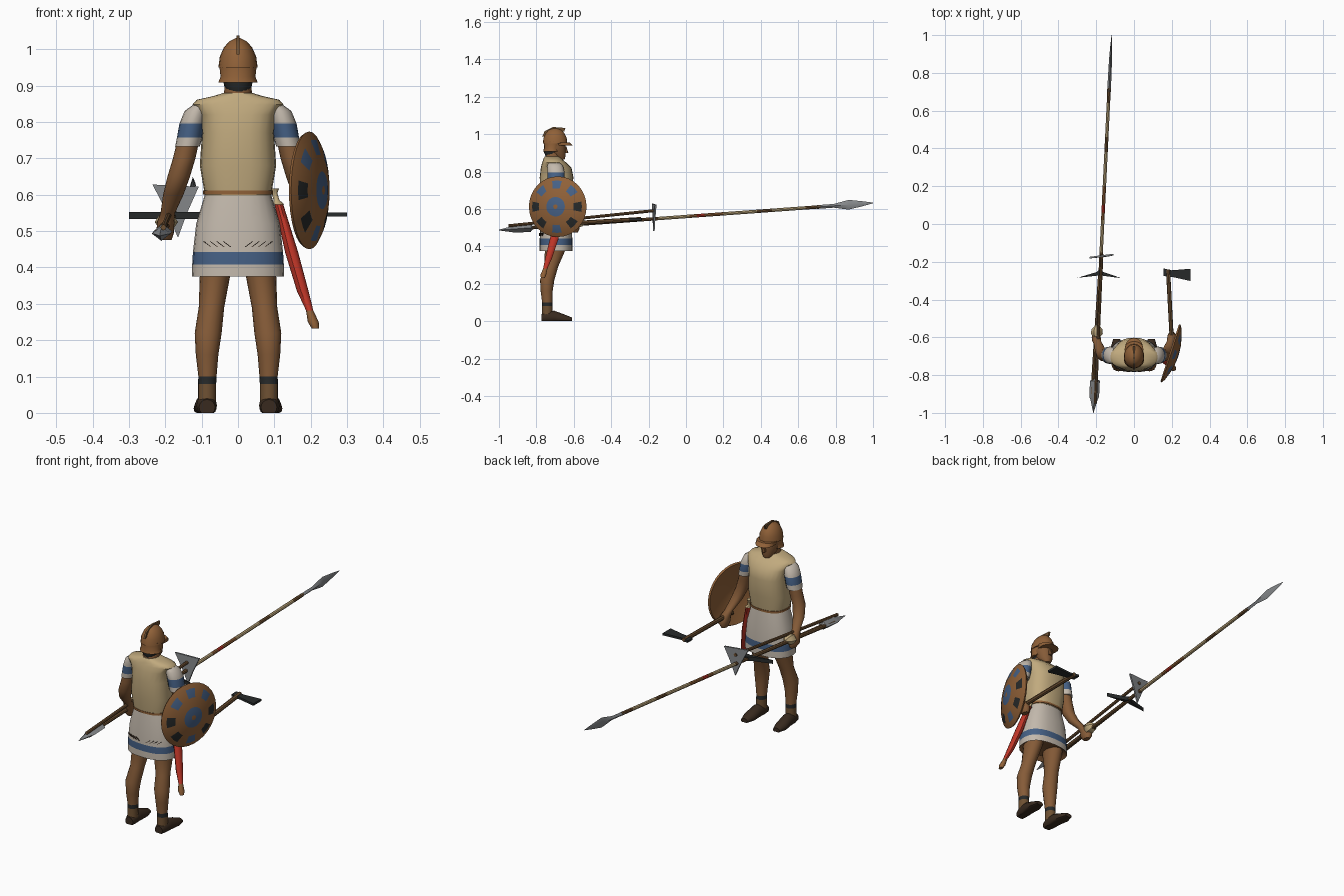
import bpy, bmesh, math
from mathutils import Vector, Matrix

if "Cube" in bpy.data.objects:
    bpy.data.objects.remove(bpy.data.objects["Cube"])


def colour(name, r, g, b):
    m = bpy.data.materials.new(name)
    linear = [c ** 2.2 for c in (r, g, b)] + [1.0]
    m.use_nodes = True
    m.diffuse_color = linear
    shader = m.node_tree.nodes["Principled BSDF"]
    shader.inputs["Base Color"].default_value = linear
    shader.inputs["Roughness"].default_value = .8
    return m


TAN = colour("tan armour", .75, .66, .49)
SKIN = colour("brown skin", .52, .36, .23)
BRONZE = colour("bronze", .56, .38, .23)
LINEN = colour("white linen", .76, .72, .67)
BLUE = colour("blue dye", .28, .38, .52)
RED = colour("red leather", .74, .22, .17)
IRON = colour("dark iron", .17, .18, .18)
STEEL = colour("grey steel", .52, .53, .54)
WOOD = colour("brown wood", .43, .32, .21)
LEATHER = colour("dark leather", .23, .18, .14)


def finish(name, bm, mats):
    bmesh.ops.recalc_face_normals(bm, faces=bm.faces)
    mesh = bpy.data.meshes.new(name)
    bm.to_mesh(mesh)
    bm.free()
    for m in mats:
        mesh.materials.append(m)
    mesh.shade_smooth()
    mesh.set_sharp_from_angle(angle=math.radians(42))
    obj = bpy.data.objects.new(name, mesh)
    bpy.context.collection.objects.link(obj)
    return obj


def loft(name, rings, mats, axis="Z", sides=16, power=2.0, bands=(), floor=False):
    """Skin rings of (x, y, z, radius a, radius b) lying across the axis."""
    bm = bmesh.new()
    u, v = {"X": ((0, 1, 0), (0, 0, 1)), "Y": ((1, 0, 0), (0, 0, 1)),
            "Z": ((1, 0, 0), (0, 1, 0))}[axis]
    loops = []
    for x, y, z, a, b in rings:
        loop = []
        for k in range(sides):
            t = math.tau * k / sides
            c, s = math.cos(t), math.sin(t)
            p = Vector((x, y, z))
            p += Vector(u) * a * math.copysign(abs(c) ** (2 / power), c)
            p += Vector(v) * b * math.copysign(abs(s) ** (2 / power), s)
            if floor:
                p.z = max(p.z, 0)
            loop.append(bm.verts.new(p))
        loops.append(loop)
    for i, (lo, hi) in enumerate(zip(loops, loops[1:])):
        for k in range(sides):
            n = (k + 1) % sides
            f = bm.faces.new((lo[k], lo[n], hi[n], hi[k]))
            f.material_index = bands[i] if bands else 0
    bm.faces.new(loops[0]).material_index = bands[0] if bands else 0
    bm.faces.new(loops[-1]).material_index = bands[-1] if bands else 0
    return finish(name, bm, mats)


def plate(name, points, thickness, mat):
    """Flat outline thickened evenly to both sides of its plane."""
    bm = bmesh.new()
    half = Vector(thickness) / 2
    near = [bm.verts.new(Vector(p) - half) for p in points]
    far = [bm.verts.new(Vector(p) + half) for p in points]
    bm.faces.new(near)
    bm.faces.new(far)
    for k in range(len(points)):
        bm.faces.new((near[k - 1], near[k], far[k], far[k - 1]))
    return finish(name, bm, [mat])


def rod(name, start, end, radius, mat):
    return loft(name, [(*p, radius, radius) for p in (start, end)], [mat], "Y", 8)


MID = -.695  # depth of the body centre

# Skirt with a dyed hem band; the underside inside the hem is skin
loft("skirt", [(0, MID, .395, .1, .068), (0, MID, .375, .127, .088),
               (0, MID, .408, .126, .088), (0, MID, .442, .124, .087),
               (0, MID, .52, .115, .084), (0, MID, .605, .09, .074)],
     [LINEN, BLUE, SKIN], sides=24, power=2.4, bands=(2, 0, 1, 0, 0))
# Embroidered strokes above the hem at the back
for side in (-1, 1):
    for x in (.03, .048, .066, .084):
        y = MID - .087 * (1 - (x / .122) ** 2.4) ** .417
        plate("hem_stroke", [(side * (x - .012), y, .456), (side * (x - .009), y, .456),
                             (side * (x + .011), y, .471), (side * (x + .008), y, .471)],
              (0, .008, 0), LEATHER)
# Torso armour with projecting shoulders, and belt
loft("cuirass", [(0, MID, .598, .091, .076), (0, MID, .68, .105, .086),
                 (0, -.692, .77, .099, .09), (0, -.694, .82, .107, .082),
                 (0, -.705, .848, .125, .064), (0, -.71, .861, .114, .054),
                 (0, -.715, .872, .065, .046), (0, -.715, .88, .04, .04)],
     [TAN], sides=24, power=2.5)
loft("belt", [(0, MID, z, .096, .08) for z in (.601, .611)], [BRONZE],
     sides=24, power=2.5)

# Head
loft("neck", [(0, -.715, .85, .042, .042), (0, -.705, .92, .034, .042)], [SKIN])
loft("face", [(0, -.665, .865, .018, .016), (0, -.683, .888, .035, .04),
              (0, MID, .93, .045, .051), (0, MID, .98, .045, .052)], [SKIN])
loft("nose", [(0, -.642, .9, .009, .013), (0, -.646, .935, .005, .006)], [SKIN], sides=8)
loft("hair", [(0, -.718, .884, .03, .034), (0, -.718, .9, .038, .04),
              (0, -.718, .92, .042, .04)], [IRON])
loft("neck_guard", [(0, -.718, .908, .054, .046), (0, -.714, .925, .048, .045),
                    (0, -.708, .96, .052, .052)], [BRONZE])
loft("helmet", [(0, -.7, .95, .054, .065), (0, -.7, .98, .05, .062),
                (0, -.7, 1.005, .039, .05), (0, -.7, 1.022, .024, .034),
                (0, -.7, 1.031, .006, .01)], [BRONZE], sides=20)
loft("visor", [(0, -.655, .938, .048, .052), (0, -.664, .955, .05, .043)], [BRONZE])
plate("helmet_crest", [(0, -.77, .985), (0, -.755, 1.016), (0, -.71, 1.038),
                       (0, -.645, 1.033), (0, -.65, 1.015), (0, -.7, 1.005)],
      (.009, 0, 0), WOOD)

for side, label in ((-1, "right"), (1, "left")):
    # Legs with a dark ankle strap over laced ankles
    loft(label + "_leg", [(side * .085, -.742, .02, .025, .028),
                          (side * .085, -.742, .08, .025, .027),
                          (side * .084, -.742, .1, .025, .027),
                          (side * .085, -.745, .16, .031, .032),
                          (side * .082, -.742, .22, .037, .038),
                          (side * .073, -.72, .29, .035, .036),
                          (side * .063, -.7, .38, .042, .055),
                          (side * .06, MID, .42, .045, .06)], [SKIN, IRON, WOOD],
         bands=(2, 1, 0, 0, 0, 0, 0))
    # Sandals
    loft(label + "_sandal", [(side * .085, -.773, .015, .022, .022),
                             (side * .086, -.75, .02, .028, .032),
                             (side * .088, -.705, .02, .029, .036),
                             (side * .091, -.65, .012, .031, .024),
                             (side * .092, -.61, .008, .019, .012)],
         [LEATHER], "Y", floor=True)
    # Sleeves with a dyed band
    loft(label + "_sleeve", [(side * .139, MID, .732, .034, .044),
                             (side * .133, MID, .757, .035, .045),
                             (side * .126, MID, .796, .035, .046),
                             (side * .115, -.7, .83, .032, .042),
                             (side * .1, -.705, .85, .02, .03)], [LINEN, BLUE],
         bands=(0, 1, 0, 0))
    # Arm, wrist and closed hand
    loft(label + "_arm", [(side * .197, -.598, .475, .014, .02),
                          (side * .2, -.602, .495, .024, .034),
                          (side * .199, -.607, .525, .024, .032),
                          (side * .193, -.628, .55, .02, .022),
                          (side * .178, -.672, .6, .028, .028),
                          (side * .163, MID, .65, .031, .032),
                          (side * .148, MID, .7, .031, .033),
                          (side * .132, MID, .77, .03, .035)], [SKIN])

# Domed round shield with eight dyed spots and a dyed centre
SIDES = 32
profile = ((.025, .02), (.008, .1), (-.012, .157), (-.004, .162), (.009, .14),
           (.023, .098), (.033, .052), (.037, .012))
shield = loft("shield", [(x, 0, 0, r, r) for x, r in profile],
              [BRONZE, BLUE, IRON], "X", SIDES)
for poly in shield.data.polygons:
    strip, sector = divmod(poly.index, SIDES)
    if strip == 4 and sector % 4 < 2:
        poly.material_index = 2 if sector // 4 in (0, 4, 5, 7) else 1
    if strip == 6:
        poly.material_index = 1
shield.data.transform(Matrix.Translation((.2, -.687, .612))
                      @ Matrix.Rotation(math.radians(-18), 4, "Z")
                      @ Matrix.Rotation(-math.tau / SIDES, 4, "X"))

# Sheathed sword
loft("sheath", [(.213, -.765, .232, .01, .012), (.207, -.762, .25, .015, .016),
                (.197, -.752, .282, .01, .012), (.178, -.735, .335, .016, .019),
                (.148, -.705, .44, .018, .024), (.112, -.675, .575, .012, .018)],
     [RED, BRONZE], sides=10, bands=(1, 1, 0, 0, 0))
loft("sword_hilt", [(.112, -.675, .573, .016, .02), (.106, -.67, .585, .008, .009),
                    (.1, -.665, .605, .008, .009), (.1, -.665, .617, .013, .014)],
     [TAN], sides=10)

# Long spear: stations along one straight line
TAIL, TIP = Vector((-.215, -1, .487)), Vector((-.118, 1, .632))


def on_spear(y):
    return TAIL.lerp(TIP, (y + 1) / 2)


for name, a, b, mat in (("rear_shaft", -.9, -.15, WOOD), ("mid_shaft", -.15, .02, TAN),
                        ("grip", .02, .06, BRONZE), ("red_binding", .06, .1, RED),
                        ("fore_grip", .1, .2, BRONZE), ("front_shaft", .2, .38, TAN),
                        ("front_band", .38, .46, WOOD), ("fore_shaft", .46, .64, TAN),
                        ("socket", .64, .72, WOOD)):
    rod("spear_" + name, on_spear(a), on_spear(b), .009, mat)
loft("spear_head", [(*on_spear(y), a, b) for y, a, b in
                    ((.7, .01, .01), (.79, .009, .01), (.87, .008, .026), (.94, .005, .014), (1, .001, .002))],
     [STEEL], "Y", 4)
loft("spear_butt", [(*on_spear(y), a, b) for y, a, b in
                    ((-1, .001, .002), (-.93, .019, .016), (-.915, .026, .02),
                     (-.83, .026, .022), (-.82, .009, .009))],
     [STEEL], "Y", 4)

# Two pole axes carried with the spear
rod("pole_axe_shaft", (-.205, -.95, .51), (-.17, -.16, .592), .008, WOOD)
plate("pole_axe_blade", [(-.235, -.178, .628), (-.108, -.162, .622),
                         (-.14, -.168, .55), (-.165, -.172, .482), (-.195, -.174, .55)],
      (0, .009, 0), STEEL)
rod("cross_axe_shaft", (-.222, -.9, .495), (-.18, -.245, .542), .009, WOOD)
plate("cross_axe_blade", [(-.3, -.285, .543), (-.2, -.255, .543), (-.18, -.24, .543),
                          (-.16, -.255, .543), (-.066, -.287, .543), (-.18, -.272, .543)],
      (0, 0, .02), IRON)
loft("mace_head", [(-.197, -.605, .525, .012, .012), (-.197, -.58, .525, .032, .028),
                   (-.196, -.555, .527, .028, .024), (-.195, -.535, .528, .008, .008)],
     [TAN], "Y", 6)

# Hand axe in the left hand
rod("hand_axe_shaft", (.203, -.67, .52), (.18, -.24, .546), .011, WOOD)
plate("hand_axe_head", [(.155, -.275, .545), (.155, -.235, .545), (.2, -.245, .545),
                        (.3, -.237, .545), (.3, -.302, .545), (.21, -.282, .545)],
      (0, 0, .011), IRON)
